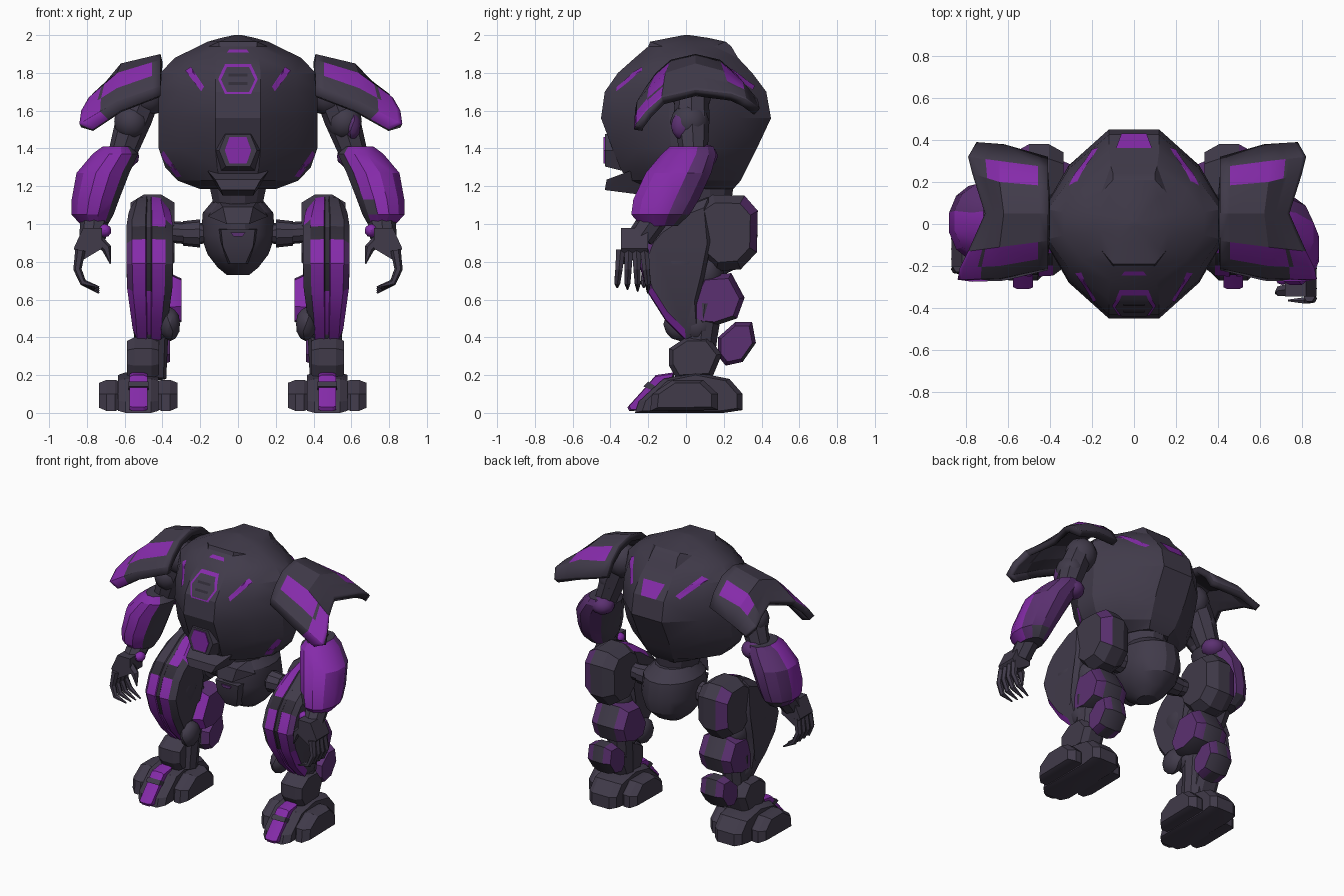
import bpy, bmesh, math
from mathutils import Vector
from mathutils.bvhtree import BVHTree

if "Cube" in bpy.data.objects:
    bpy.data.objects.remove(bpy.data.objects["Cube"])


def material(name, rgb):
    m = bpy.data.materials.new(name)
    m.diffuse_color = (*rgb, 1)
    m.use_nodes = True
    m.node_tree.nodes["Principled BSDF"].inputs["Base Color"].default_value = m.diffuse_color
    return m


PURPLE = material("purple armour", (0.235, 0.024, 0.40))
DARK = material("charcoal plate", (0.052, 0.043, 0.068))
SHADE = material("joint black", (0.03, 0.025, 0.038))
DULL = material("dull purple", (0.105, 0.03, 0.165))
MATS = [PURPLE, DARK, SHADE, DULL]
P, D, B, M = 0, 1, 2, 3


def finish(name, bm, mat, side=1, rule=None, fix=True, post=None):
    """Turn a bmesh into an object, mirrored for side -1, coloured by mat or rule."""
    for v in bm.verts:
        v.co.x *= side
    if fix:
        bmesh.ops.recalc_face_normals(bm, faces=bm.faces)
    bm.normal_update()
    for f in bm.faces:
        if mat is not None:
            f.material_index = mat
        if rule:
            c, n = f.calc_center_median(), f.normal.copy()
            c.x *= side
            n.x *= side
            f.material_index = rule(c, n)
    if post:
        for v in bm.verts:
            v.co.x = side * post(v.co.x * side, v.co.z)
    me = bpy.data.meshes.new(name)
    bm.to_mesh(me)
    bm.free()
    for m in MATS:
        me.materials.append(m)
    ob = bpy.data.objects.new(name, me)
    bpy.context.collection.objects.link(ob)
    return ob


def loft_bm(rings):
    bm = bmesh.new()
    rows = [[bm.verts.new(p) for p in r] for r in rings]
    n = len(rows[0])
    for a, b in zip(rows, rows[1:]):
        for i in range(n):
            bm.faces.new((a[i], a[(i + 1) % n], b[(i + 1) % n], b[i]))
    bm.faces.new(rows[0])
    bm.faces.new(rows[-1])
    return bm


def stack(name, secs, mat=D, side=1, rule=None, n=12):
    """Horizontal oval sections: (z, cx, cy, rx, ry)."""
    rings = [[(cx + rx * math.cos(a), cy + ry * math.sin(a), z)
              for a in ((k + .5) * 2 * math.pi / n for k in range(n))] for z, cx, cy, rx, ry in secs]
    return finish(name, loft_bm(rings), mat, side, rule)


def prism(name, prof, xs, mat=D, side=1, rule=None, post=None):
    """Side profile of (y, z) points swept through (x, scale) stations."""
    cy = sum(p[0] for p in prof) / len(prof)
    cz = sum(p[1] for p in prof) / len(prof)
    rings = [[(x, cy + (y - cy) * s, cz + (z - cz) * s) for y, z in prof] for x, s in xs]
    return finish(name, loft_bm(rings), mat, side, rule, post=post)


def chunk(x0, x1, edge=.035, s=.82):
    return [(x0, s), (x0 + edge, 1), (x1 - edge, 1), (x1, s)]


def hull(name, pts, mat=D, side=1):
    bm = bmesh.new()
    bmesh.ops.convex_hull(bm, input=[bm.verts.new(p) for p in pts])
    bmesh.ops.delete(bm, geom=[v for v in bm.verts if not v.link_faces], context='VERTS')
    return finish(name, bm, mat, side)


def ball(name, c, r, mat=D, side=1):
    bm = bmesh.new()
    bmesh.ops.create_icosphere(bm, subdivisions=2, radius=1)
    for v in bm.verts:
        v.co = Vector(c) + Vector((v.co.x * r[0], v.co.y * r[1], v.co.z * r[2]))
    return finish(name, bm, mat, side)


def limb(name, pts, radii, mat=D, side=1, n=8):
    """Tapered tube along a path."""
    pts = [Vector(p) for p in pts]
    rings = []
    for i, p in enumerate(pts):
        t = (pts[min(i + 1, len(pts) - 1)] - pts[max(i - 1, 0)]).normalized()
        u = t.cross(Vector((0, 1, 0))).normalized()
        w = t.cross(u)
        rings.append([p + radii[i] * (u * math.cos(a) + w * math.sin(a))
                      for a in (k * 2 * math.pi / n for k in range(n))])
    return finish(name, loft_bm(rings), mat, side)


# Torso shell: (z, front y, back y, half width, nose half width)
shell = [(1.185, -.20, .25, .20, .08), (1.23, -.31, .29, .32, .10), (1.30, -.35, .325, .385, .11),
         (1.40, -.39, .375, .42, .12), (1.56, -.45, .45, .42, .12), (1.70, -.43, .425, .42, .12),
         (1.80, -.36, .35, .41, .12), (1.88, -.27, .275, .335, .11), (1.94, -.20, .24, .21, .10),
         (1.965, -.19, .21, .16, .10), (1.985, -.09, .12, .09, .05), (2.0, -.01, .02, .02, .01)]


def shell_ring(z, f, b, x, w):
    half = [(w, f), (x * .74, f * .62), (x, f * .2), (x, b * .2), (x * .74, b * .62), (w, b)]
    return [(px, py, z) for px, py in half] + [(-px, py, z) for px, py in reversed(half)]


body = loft_bm([shell_ring(*s) for s in shell])
bmesh.ops.triangulate(body, faces=body.faces)
bvh = BVHTree.FromBMesh(body)
finish("torso", body, D)


def panel(name, pts, mat, front=-1, lift=.005):
    """Thin plate from an (x, z) outline projected on the torso front or back."""
    bm = bmesh.new()
    bm.faces.new([bm.verts.new((x, 0, z)) for x, z in pts])
    bmesh.ops.poke(bm, faces=bm.faces)
    bmesh.ops.subdivide_edges(bm, edges=bm.edges, cuts=3, use_grid_fill=True)
    for v in bm.verts:
        hit, nor, _, _ = bvh.ray_cast(Vector((v.co.x, 2 * front, v.co.z)), Vector((0, -front, 0)))
        if hit is None:
            hit, nor, _, _ = bvh.find_nearest(Vector((v.co.x, .1 * front, v.co.z)))
        v.co = hit + Vector((0, front * lift, lift * .5))
    bm.normal_update()
    if sum(f.normal.y for f in bm.faces) * front < 0:
        bmesh.ops.reverse_faces(bm, faces=bm.faces)
    return finish(name, bm, mat, fix=False)


def hexagon(w, h, z, top=.65):
    return [(-w * top, z + h), (w * top, z + h), (w, z), (w * top, z - h), (-w * top, z - h), (-w, z)]


# Torso markings
panel("chest_vent_frame", hexagon(.105, .08, 1.765), P)
panel("chest_vent", hexagon(.09, .066, 1.76), D, lift=.009)
for k in range(2):
    z = 1.73 + k * .045
    panel("vent_slot", [(-.05, z), (.05, z), (.05, z + .014), (-.05, z + .014)], B, lift=.013)
panel("collar_stripe", [(-.06, 1.905), (.06, 1.905), (.045, 1.922), (-.045, 1.922)], P)
panel("back_panel", [(-.085, 1.79), (.085, 1.79), (.06, 1.70), (-.06, 1.70)], P, front=1)
for s in (1, -1):
    panel("chest_slash", [(s * x, z) for x, z in ((.18, 1.725), (.195, 1.70), (.28, 1.81), (.25, 1.83))], P)
    panel("back_slash", [(s * x, z) for x, z in ((.17, 1.73), (.20, 1.71), (.31, 1.82), (.27, 1.84))], P, front=1)
    panel("waist_slash", [(s * x, z) for x, z in ((.30, 1.25), (.325, 1.245), (.41, 1.36), (.395, 1.385))], P)

# Eye housing, eye and jaw
hull("eye_housing", [(x, -.43, z) for x, z in hexagon(.10, .085, 1.39)]
     + [(x, -.33, z) for x, z in hexagon(.14, .11, 1.39)])
hull("eye", [(x, y, z) for x, z in hexagon(.07, .07, 1.39) for y in (-.437, -.42)], P)
hull("jaw", [(s * x, y, z) for s in (1, -1) for x, y, z in
             ((.09, -.43, 1.18), (.12, -.42, 1.235), (.16, -.30, 1.28), (.15, -.12, 1.25), (.08, -.2, 1.15))])

# Waist and pelvis
stack("waist", [(1.22, 0, .08, .16, .18), (1.08, 0, .09, .13, .15)])
stack("pelvis", [(1.13, 0, .11, .13, .16), (1.06, 0, .13, .19, .235), (.94, 0, .135, .20, .25),
                 (.84, 0, .135, .165, .225), (.77, 0, .13, .11, .15), (.73, 0, .13, .06, .07)], n=16)
hull("pelvis_brow", [(s * x, y, z) for s in (1, -1) for x, y, z in
                     ((.08, -.13, 1.09), (.16, -.03, 1.04), (.06, -.15, 1.0), (.1, 0, 1.12))])
hull("pelvis_mask", [(s * x, y, z) for s in (1, -1) for x, y, z in
                     ((.09, -.13, .97), (.08, -.12, .88), (.04, -.08, .79), (.12, .02, .98), (.06, .02, .79))])
hull("pelvis_mark", [(s * x, y, z) for s in (1, -1) for y in (-.137, -.11) for x, z in
                     ((.04, .955), (.025, .935))], M)


def thigh_rule(c, n):
    front = n.y < -.25 or n.z < -.6
    if front and c.z > 1.0:
        return P if c.x < .45 else D
    if front and .92 < c.z < 1.0 and .38 < c.x < .56:
        return B
    if front and .38 < c.x < .56:
        return B if .455 < c.x < .485 and c.z > .6 else P
    if n.y < -.1 and c.x > .56 and c.z < .9:
        return P if c.z < .7 else M
    return D


def thigh_taper(x, z):
    k = 1 - .3 * min(max((z - 1.03) / .1, 0), 1) - .28 * min(max((.68 - z) / .25, 0), 1)
    return .467 + (x - .467) * k


def pad(side):
    """Arched shoulder plate with purple front and rear strips and front corner."""
    ys = ((-.22, -.21, -.16, -.08, .05, .18, .27, .32), (-.27, -.26, -.20, -.11, .05, .20, .30, .38),
          (-.275, -.265, -.21, -.13, .05, .24, .32, .39))
    zs = ((1.68, 1.73, 1.80, 1.87, 1.90, 1.87, 1.79, 1.70), (1.60, 1.65, 1.72, 1.80, 1.85, 1.81, 1.755, 1.66),
          (1.50, 1.53, 1.60, 1.67, 1.71, 1.69, 1.66, 1.61))
    d = .03 if side < 0 else 0
    xs = ((.41,) * 8, (.62, .64, .64, .64, .62, .64, .64, .62),
          [x - d for x in (.80, .87, .86, .82, .74, .80, .82, .78)])
    bm, rows = bmesh.new(), []
    for t in (0, .2, 1, 1.45, 1.55, 1.9, 2):
        i = min(int(t), 1)
        f = t - i
        rows.append([bm.verts.new([a[i][k] * (1 - f) + a[i + 1][k] * f for a in (xs, ys, zs)])
                     for k in range(8)])
    for r, (a, b) in enumerate(zip(rows, rows[1:])):
        for k in range(7):
            f = bm.faces.new((a[k], b[k], b[k + 1], a[k + 1]))
            strip = k in (2, 5) and 1 <= r <= 2
            corner = k in (0, 1) and r >= 3 or k == 2 and r >= 4
            f.material_index = 0 if strip or corner else 1
    if side < 0:
        bmesh.ops.reverse_faces(bm, faces=bm.faces)
    ob = finish("shoulder_pad", bm, None, side, fix=False)
    m = ob.modifiers.new("thickness", 'SOLIDIFY')
    m.thickness, m.offset = .045, -1
    # Charcoal underside
    m.material_offset = m.material_offset_rim = 1


def forearm_rule(c, n):
    if n.x < -.6 or n.z < -.7 or c.z > 1.39:
        return D
    return M if n.y > .12 else P


for s in (1, -1):
    # Shoulder and arm; one arm swings further back
    a = .14 if s < 0 else 0
    pad(s)
    ball("shoulder_joint", (.48, .03, 1.69), (.11, .11, .12), D, s)
    limb("upper_arm", [(.50, .03, 1.68), (.55, .03, 1.56), (.61, .04, 1.38)], [.09, .095, .075], D, s)
    ball("upper_arm_guard", (.565, .02, 1.54), (.095, .105, .10), D, s)
    if s > 0:
        ball("upper_arm_mark", (.605, -.02, 1.52), (.045, .06, .075), M, s)
    ball("elbow", (.60, .09, 1.36), (.08, .08, .065), M, s)
    stack("forearm", [(1.41, .64, .03, .08, .12), (1.37, .65, .015, .125, .15), (1.27, .715, -.04 + a * .4, .145, .18),
                      (1.13, .755, -.105 + a * .8, .13, .18), (1.05, .77, -.135 + a, .115, .16),
                      (.99, .76, -.14 + a, .07, .10)], P, s, forearm_rule)
    # Hand with curled fingers
    limb("wrist", [(.76, -.17 + a, 1.03), (.77, -.24 + a, .93)], [.075, .07], D, s)
    ball("wrist_mark", (.705, -.25 + a, .965), (.035, .04, .035), P, s)
    hull("palm", [(x, y + a, z) for x, z in ((.72, .98), (.82, .98), (.87, .87), (.82, .81), (.72, .87))
                  for y in (-.345, -.20)], D, s)
    for k in range(4):
        y = -.22 - k * .042 + a
        q = (1.5 - k) * .012
        limb("finger", [(.835, y, .86), (.85, y + q * .5, .76), (.82, y + q, .69), (.735, y + q, .635 + .01 * k)],
             [.027, .022, .018, .005], D, s, 6)
    limb("thumb", [(.76, -.31 + a, .93), (.695, -.32 + a, .87), (.675, -.33 + a, .79)], [.035, .026, .004], D, s, 6)
    # Hip
    limb("hip_axle", [(.14, .10, .95), (.24, .10, .95), (.40, .10, .96)], [.05, .06, .055], D, s, 10)
    limb("hip_collar", [(.20, .10, .95), (.29, .10, .95)], [.075, .065], D, s, 10)
    prism("hip_pod", [(.02, 1.0), (.06, 1.10), (.14, 1.155), (.31, 1.15), (.38, 1.07), (.375, .85),
                      (.29, .76), (.16, .75), (.08, .82)], chunk(.335, .57, .07, .78), D, s,
          lambda c, n: M if n.y > .5 and c.z > .9 and n.x > .2 else D)
    # Thigh crescent with split front plating
    prism("thigh", [(.12, 1.145), (.03, 1.11), (-.08, 1.03), (-.14, .99), (-.20, .92), (-.25, .79), (-.205, .64),
                    (-.11, .49), (.0, .38), (.07, .42), (.06, .56), (.10, .72), (.14, .92)],
          [(.345, .84), (.385, .98), (.455, 1), (.46, .97), (.485, .97), (.49, 1), (.56, .98), (.59, .84)],
          D, s, thigh_rule, thigh_taper)
    ball("thigh_muscle", (.465, -.03, .80), (.125, .16, .18), D, s)
    ball("thigh_back", (.46, .10, .74), (.10, .10, .12), D, s)
    # Shank and calf blocks
    prism("shank", [(.0, .56), (.09, .73), (.24, .74), (.31, .61), (.27, .50), (.15, .46), (.04, .47)],
          chunk(.30, .555, .06), D, s,
          lambda c, n: (P if c.x < .4 and n.y < -.1 else M) if c.z > .52 and (abs(n.x) > .3 or n.z > .6) else D)
    ball("knee_cap", (.36, -.03, .47), (.055, .09, .09), D, s)
    ball("knee_joint", (.46, .06, .46), (.105, .10, .10), D, s)
    prism("calf", [(.17, .30), (.17, .40), (.26, .48), (.35, .48), (.37, .37), (.30, .27), (.21, .25)],
          chunk(.36, .54, .05), D, s, lambda c, n: M if abs(n.x) > .3 and c.y < .36 else D)
    limb("shin", [(.46, .10, .58), (.46, .08, .40), (.46, .06, .18)], [.10, .09, .08], D, s, 10)
    dx = .055 if s < 0 else 0
    prism("ankle", [(-.09, .25), (-.09, .34), (.0, .40), (.12, .40), (.19, .31), (.14, .19), (-.05, .18)],
          chunk(.39 + dx / 2, .56 + dx / 2, .04), D, s)
    # Foot with side pods and front toe
    prism("foot", [(-.27, .0), (-.25, .06), (-.12, .18), (.05, .215), (.23, .18), (.30, .10), (.30, .015), (.2, .0)],
          chunk(.365 + dx, .58 + dx, .04, .88), D, s)
    for x0, x1, y0 in ((.265, .39, .0), (.555, .68, -.04)):
        prism("foot_pod", [(y0 + y, z) for y, z in ((-.15, .01), (-.14, .10), (-.03, .175), (.13, .175), (.21, .10),
                                                    (.21, .015))], chunk(x0 + dx, x1 + dx, .04, .8), D, s)
    prism("toe", [(-.31, .03), (-.22, .13), (-.16, .20), (-.06, .215), (-.1, .02), (-.30, .01)],
          chunk(.425 + dx, .52 + dx, .02, .92), P, s, lambda c, n: D if n.z < -.5 or n.y > .3 else P)
    hull("toe_strap", [(x + dx, y, z) for x in (.42, .525) for y, z in
                       ((-.20, .165), (-.225, .14), (-.18, .12), (-.16, .14))], D, s)

# Smooth shading that keeps hard edges
for ob in bpy.context.scene.objects:
    ob.select_set(True)
    bpy.context.view_layer.objects.active = ob
bpy.ops.object.shade_smooth_by_angle(angle=math.radians(25))
